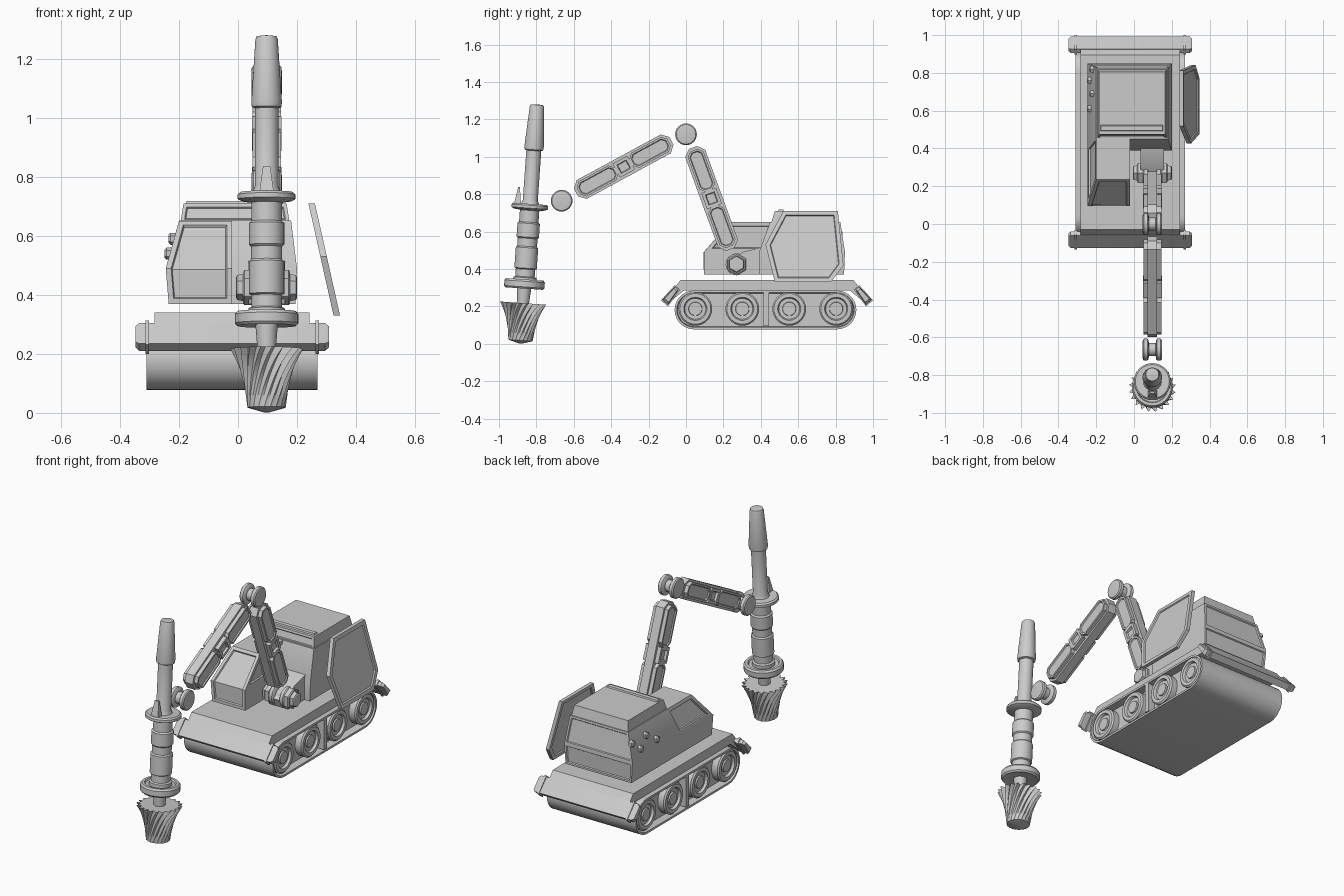
import bpy, bmesh
from math import sin, cos, pi, radians
from mathutils import Matrix, Vector

if "Cube" in bpy.data.objects:
    bpy.data.objects.remove(bpy.data.objects["Cube"])

grey = bpy.data.materials.new("plain grey")
grey.use_nodes = True
grey.diffuse_color = (0.6, 0.6, 0.6, 1)
grey.node_tree.nodes["Principled BSDF"].inputs["Base Color"].default_value = (0.6, 0.6, 0.6, 1)


def loft(name, rings, panels=(), matrix=Matrix()):
    """Skin rings of points; each panel is (rule, border, depth) for a recessed region."""
    bm = bmesh.new()
    loops = [[bm.verts.new(p) for p in ring] for ring in rings]
    n = len(loops[0])
    for a, b in zip(loops, loops[1:]):
        for i in range(n):
            j = (i + 1) % n
            bm.faces.new((a[i], a[j], b[j], b[i]))
    bm.faces.new(loops[0])
    bm.faces.new(loops[-1])
    bmesh.ops.recalc_face_normals(bm, faces=bm.faces)
    bm.normal_update()
    chosen = [[f for f in bm.faces if rule(f.calc_center_median(), f.normal)]
              for rule, _, _ in panels]
    for faces, (_, border, depth) in zip(chosen, panels):
        bmesh.ops.inset_region(bm, faces=faces, thickness=border, depth=0, use_even_offset=True)
        bmesh.ops.inset_region(bm, faces=faces, thickness=0.004, depth=-depth, use_even_offset=True)
    bm.transform(matrix)
    mesh = bpy.data.meshes.new(name)
    bm.to_mesh(mesh)
    bm.free()
    mesh.materials.append(grey)
    mesh.shade_smooth()
    mesh.set_sharp_from_angle(angle=radians(30))
    obj = bpy.data.objects.new(name, mesh)
    bpy.context.collection.objects.link(obj)
    return obj


def prism(name, outline, x0, x1, panels=(), matrix=Matrix()):
    """Side outline of (y, z) points, extruded along x."""
    return loft(name, [[(x, y, z) for y, z in outline] for x in (x0, x1)], panels, matrix)


def slab(y0, y1, z0, z1, c=0.0):
    """Rectangle outline with optional cut corners."""
    if not c:
        return [(y0, z0), (y1, z0), (y1, z1), (y0, z1)]
    return [(y0 + c, z0), (y1 - c, z0), (y1, z0 + c), (y1, z1 - c),
            (y1 - c, z1), (y0 + c, z1), (y0, z1 - c), (y0, z0 + c)]


def lathe(name, profile, matrix=Matrix(), sides=32):
    """Profile of (radius, height) points turned about z."""
    return loft(name, [[(r * cos(2 * pi * i / sides), r * sin(2 * pi * i / sides), h)
                        for i in range(sides)] for r, h in profile], (), matrix)


def along_x(x, y, z, flip=1):
    return Matrix.Translation((x, y, z)) @ Matrix.Rotation(flip * pi / 2, 4, "Y")


def right_end(c, n): return n.x > 0.9
def left_end(c, n): return n.x < -0.9


MID_X, MID_Y = -0.02, 0.433

# Track belt with recessed sides
belt = []
for y, start in ((0.807, -pi / 2), (0.043, pi / 2)):
    belt += [(y + 0.104 * cos(start + pi * i / 14), 0.181 + 0.104 * sin(start + pi * i / 14))
             for i in range(15)]
prism("track_belt", belt, MID_X - 0.29, MID_X + 0.29,
      [(right_end, 0.012, 0.045), (left_end, 0.012, 0.045)])

# Road wheels and centre struts on both sides
wheel = [(0.09, 0), (0.09, 0.042), (0.082, 0.05), (0.062, 0.05), (0.056, 0.036),
         (0.037, 0.036), (0.035, 0.044), (0.004, 0.044)]
for side, label in ((1, "left"), (-1, "right")):
    base = MID_X + side * 0.24
    for i in range(4):
        lathe(f"{label}_wheel_{i + 1}", wheel, along_x(base, 0.05 + i * 0.251, 0.187, side))
    prism(f"{label}_track_strut", slab(0.415, 0.445, 0.095, 0.277), base, base + side * 0.05)

# Deck with sloping ends, wide end aprons and their ribs
deck = [(-0.11, 0.24), (-0.03, 0.34), (0.896, 0.34), (0.976, 0.24),
        (0.955, 0.22), (0.875, 0.286), (-0.01, 0.286), (-0.09, 0.22)]
prism("deck", deck, MID_X - 0.263, MID_X + 0.263)
apron = [(-0.126, 0.235), (-0.06, 0.305), (-0.04, 0.29), (-0.096, 0.21)]
rib = [(-0.134, 0.232), (-0.06, 0.314), (-0.032, 0.289), (-0.096, 0.2)]
for end in ("front", "rear"):
    place = (lambda pts: pts) if end == "front" else (lambda pts: [(2 * MID_Y - y, z) for y, z in pts])
    core = place(apron)
    cy, cz = sum(p[0] for p in core) / 4, sum(p[1] for p in core) / 4
    small = [(cy + (y - cy) * 0.75, cz + (z - cz) * 0.75) for y, z in core]
    loft(f"{end}_apron", [[(MID_X + x, y, z) for y, z in pts] for x, pts in
                          ((-0.328, small), (-0.315, core), (0.315, core), (0.328, small))])
    for s in (-1, 1):
        x = MID_X + s * 0.288
        prism(f"{end}_apron_rib", place(rib), x - 0.006, x + 0.006)


def block(name, levels, panels=()):
    """Stack of rectangles (x0, x1, y0, y1, z)."""
    return loft(name, [[(a, c, z), (b, c, z), (b, d, z), (a, d, z)]
                       for a, b, c, d, z in levels], panels)


# Engine housing and operator cab, sharing the same flanks
block("housing", [(-0.235, 0.195, 0.39, 0.845, 0.37), (-0.245, 0.2, 0.39, 0.85, 0.49),
                  (-0.2, 0.18, 0.45, 0.825, 0.652)],
      [(lambda c, n: n.y > 0.8 and c.z < 0.49, 0.012, 0.006),
       (lambda c, n: n.y > 0.8 and c.z > 0.49, 0.012, 0.006)])
block("cab", [(-0.235, -0.02, 0.095, 0.43, 0.37), (-0.245, -0.02, 0.095, 0.43, 0.49),
              (-0.2, -0.02, 0.235, 0.47, 0.651)],
      [(lambda c, n: n.y < -0.5, 0.018, 0.008),
       (lambda c, n: n.x < -0.8 and c.z > 0.5, 0.02, 0.008),
       (lambda c, n: n.x > 0.8 and c.z > 0.5, 0.02, 0.008)])
block("roof_hatch", [(-0.195, 0.175, 0.455, 0.82, 0.645), (-0.185, 0.165, 0.475, 0.805, 0.71)],
      [(lambda c, n: n.y < -0.8, 0.012, 0.006)])
block("roof_ridge", [(-0.18, 0.155, 0.49, 0.525, 0.705), (-0.175, 0.15, 0.495, 0.52, 0.718)])

# Bolts on the housing flank
for y, z in ((0.82, 0.59), (0.69, 0.59), (0.76, 0.54), (0.61, 0.54)):
    x = -0.245 + (z - 0.49) * 0.28
    lathe("flank_bolt", [(0.02, -0.01), (0.02, 0.012), (0.014, 0.018)], along_x(x, y, z, -1), 6)

# Detached leaning side panel
door = prism("side_panel", [(0.52, 0.71), (0.812, 0.71), (0.842, 0.42), (0.775, 0.33),
                            (0.475, 0.33), (0.425, 0.53)], -0.01, 0.012,
             [(right_end, 0.022, 0.007), (left_end, 0.022, 0.007)])
for v in door.data.vertices:
    v.co.x += 0.25 + (0.705 - v.co.z) * 0.224

# Boom foot with hexagonal pivot caps
ARM_X = 0.097
prism("boom_foot", [(0.24, 0.37), (0.22, 0.42), (0.3, 0.49), (0.42, 0.52), (0.42, 0.37)], 0.035, 0.16)
for s in (-1, 1):
    lathe("pivot_cap", [(0.06, 0.05), (0.06, 0.075), (0.052, 0.08), (0.046, 0.08),
                        (0.042, 0.1), (0.036, 0.103)],
          along_x(ARM_X, 0.27, 0.425, s), 6)


def boom(name, y, z, angle):
    """Arm link: core, two recessed cheek plates and a central clamp."""
    m = Matrix.Translation((ARM_X, y, z)) @ Matrix.Rotation(radians(angle), 4, "X")
    prism(name + "_core", slab(-0.057, 0.057, -0.29, 0.29, 0.034), -0.026, 0.026, (), m)
    for s in (-1, 1):
        for e in (-1, 1):
            prism(name + "_cheek", slab(-0.045, 0.045, e * 0.16 - 0.115, e * 0.16 + 0.115, 0.025),
                  s * 0.022, s * 0.048,
                  [(right_end if s > 0 else left_end, 0.01, 0.006)], m)
        prism(name + "_clamp", slab(-0.042, 0.042, -0.045, 0.045), s * 0.02, s * 0.05,
              [(right_end if s > 0 else left_end, 0.016, 0.012)], m)


boom("lower_boom", 0.137, 0.777, 20)
boom("upper_boom", -0.333, 0.947, -61.5)

# Grooved joint rollers
half = [(0.036, 0.052), (0.052, 0.05), (0.058, 0.044), (0.058, 0.026), (0.05, 0.02), (0.034, 0.018)]
roller = [(r, -h) for r, h in half] + half[::-1]
for label, y, z in (("elbow", 0, 1.12), ("wrist", -0.665, 0.765), ("shoulder", 0.27, 0.425)):
    lathe(label + "_roller", roller, along_x(ARM_X, y, z))

# Drill column, leaning slightly back
lean = Matrix.Translation((ARM_X, -0.886, 0)) @ Matrix.Rotation(radians(-4), 4, "X")
lathe("drill_column", [
    (0.03, 0.2), (0.038, 0.3), (0.085, 0.3), (0.1, 0.296), (0.108, 0.305), (0.108, 0.335),
    (0.1, 0.345), (0.085, 0.345), (0.08, 0.335), (0.062, 0.335), (0.062, 0.355), (0.052, 0.36),
    (0.052, 0.4), (0.06, 0.405), (0.06, 0.515), (0.053, 0.522), (0.053, 0.565), (0.06, 0.572),
    (0.06, 0.645), (0.052, 0.652), (0.052, 0.715), (0.085, 0.72), (0.098, 0.727), (0.098, 0.742),
    (0.09, 0.75), (0.048, 0.75), (0.04, 0.77), (0.04, 1.04)], lean)
lathe("drill_motor", [(0.04, 1.035), (0.05, 1.04), (0.052, 1.055), (0.038, 1.27),
                      (0.034, 1.28), (0.01, 1.283)], lean)
spike = Matrix.Translation((ARM_X, 0, 0))
loft("collar_spike", [[(-0.025, -0.92, 0.745), (0.025, -0.92, 0.745), (0.025, -0.882, 0.742),
                       (-0.025, -0.882, 0.742)],
                      [(-0.012, -0.897, 0.838), (0.012, -0.897, 0.838), (0.012, -0.888, 0.838),
                       (-0.012, -0.888, 0.838)]], (), spike)

# Fluted drill bit: toothed rings twisted as they rise
FINS, STEPS = 20, 9
bit = [[Vector((0.01 * cos(2 * pi * i / (2 * FINS)), 0.01 * sin(2 * pi * i / (2 * FINS)), 0.002))
        for i in range(2 * FINS)]]
for k in range(STEPS + 1):
    t = k / STEPS
    outer = 0.065 + 0.025 * t + 0.035 * t ** 3
    ring = []
    for i in range(FINS):
        a = 2 * pi * i / FINS + 0.9 * t
        for radius, turn in ((outer * (0.97 - 0.17 * t), 0), (outer, 0.2)):
            ring.append(Vector((radius * cos(a + turn), radius * sin(a + turn), 0.018 + 0.2 * t)))
    bit.append(ring)
loft("drill_bit", bit, (), lean)
